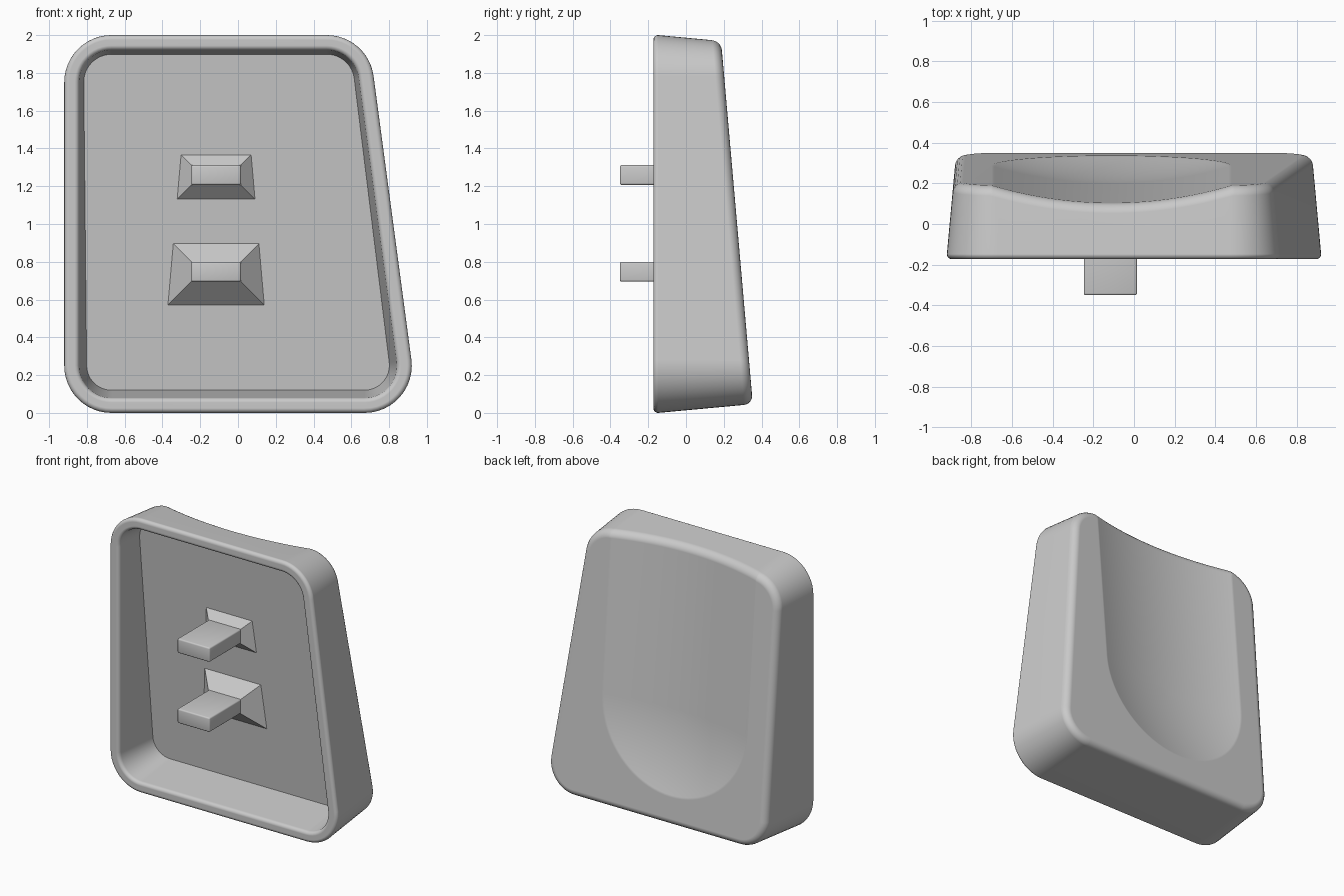
import bpy, bmesh
from math import sin, cos, pi, radians, sqrt
from mathutils import Vector

cube = bpy.data.objects.get("Cube")
if cube:
    bpy.data.objects.remove(cube)

FRONT = -0.173
SLOPE = 0.0875          # draft of the walls and tilt of the back
RADIUS = 0.25
LEAN = radians(7.6)     # slant of the left side
CORNERS = [(0.67, 0.25, -pi / 2, LEAN), (0.47, 1.75, LEAN, pi / 2),
           (-0.67, 1.75, pi / 2, pi), (-0.67, 0.25, pi, 1.5 * pi)]

GREY = (0.59, 0.59, 0.59, 1)
grey = bpy.data.materials.new("plain grey")
grey.use_nodes = True
grey.diffuse_color = GREY
grey.node_tree.nodes["Principled BSDF"].inputs["Base Color"].default_value = GREY


def back_y(z):
    return 0.358 - SLOPE * z


def floor_y(z):
    return 0.184 - SLOPE * z


def make_object(name, bm):
    bmesh.ops.recalc_face_normals(bm, faces=bm.faces)
    mesh = bpy.data.meshes.new(name)
    bm.to_mesh(mesh)
    bm.free()
    mesh.materials.append(grey)
    obj = bpy.data.objects.new(name, mesh)
    bpy.context.collection.objects.link(obj)
    return obj


def outline(inset, depth, draft=0.0, steps=12):
    """Rounded outline; depth(z) gives y, draft narrows it with depth."""
    points = []
    for cx, cz, a0, a1 in CORNERS:
        for i in range(steps + 1):
            a = a0 + (a1 - a0) * i / steps
            r = RADIUS - inset
            r -= draft * (depth(cz + r * sin(a)) - FRONT)
            z = cz + r * sin(a)
            points.append(Vector((cx + r * cos(a), depth(z), z)))
    return points


def loft(loops):
    bm = bmesh.new()
    rings = [[bm.verts.new(p) for p in loop] for loop in loops]
    for a, b in zip(rings, rings[1:]):
        for i in range(len(a)):
            j = (i + 1) % len(a)
            bm.faces.new((a[i], a[j], b[j], b[i]))
    bm.faces.new(rings[0])
    bm.faces.new(rings[-1])
    return bm


def level(y):
    return lambda z: y


def smooth(obj):
    bpy.ops.object.select_all(action='DESELECT')
    obj.select_set(True)
    bpy.context.view_layer.objects.active = obj
    bpy.ops.object.shade_smooth_by_angle(angle=radians(32))


def cut(obj, cutter):
    mod = obj.modifiers.new("cut", 'BOOLEAN')
    mod.operation = 'DIFFERENCE'
    mod.solver = 'EXACT'
    mod.object = cutter
    cutter.hide_render = True


# Outer body with a rounded front lip
LIP = 0.025
QUARTER = [pi / 2 * i / 5 for i in range(6)]
lip = [outline(LIP * (1 - sin(a)), level(FRONT + LIP * (1 - cos(a)))) for a in QUARTER]
body = make_object("shell", loft(lip + [outline(0, back_y, SLOPE)]))

# Scoop cutter: round trough with a spherical lower end
half, sag = 0.59, 0.085
ball = (half ** 2 + sag ** 2) / (2 * sag)
up = Vector((0, -SLOPE, 1)).normalized()
out = Vector((0, 1, SLOPE)).normalized()
origin = Vector((-0.11, back_y(0.83), 0.83))
bm = bmesh.new()
rings = []
for k in range(17):
    r = half * 1.2 * k / 16
    w = ball - sag - sqrt(ball ** 2 - r ** 2)
    flat = [(r, 1.5)] + [(r * cos(pi * i / 40), -r * sin(pi * i / 40)) for i in range(41)] + [(-r, 1.5)]
    rings.append([bm.verts.new(origin + Vector((u, 0, 0)) + up * v + out * w) for u, v in flat])
for a, b in zip(rings, rings[1:]):
    for i in range(len(a) - 1):
        bm.faces.new((a[i], a[i + 1], b[i + 1], b[i]))
bm.faces.new(rings[-1])
bm.faces.new([r[0] for r in rings[::-1]] + [r[-1] for r in rings[1:]])
bmesh.ops.remove_doubles(bm, verts=bm.verts, dist=1e-5)
bmesh.ops.dissolve_degenerate(bm, edges=bm.edges, dist=1e-5)
scoop = make_object("scoop_cutter", bm)
cut(body, scoop)

# Rounded back edge, following the scoop
bevel = body.modifiers.new("back_edge", 'BEVEL')
bevel.width = 0.047
bevel.segments = 5
bevel.limit_method = 'ANGLE'
bevel.angle_limit = radians(40)
bevel.use_clamp_overlap = False

# Cavity cutter with a rounded inner lip and a tilted floor
inner = [outline(0.04, level(FRONT - 0.02))]
inner += [outline(0.055 + LIP * sin(a), level(FRONT + LIP * (1 - cos(a)))) for a in QUARTER]
cavity = make_object("cavity_cutter", loft(inner + [outline(0.08, floor_y, 0.115)]))
cut(body, cavity)

# Bake the cuts and remove the cutters
bpy.context.view_layer.update()
graph = bpy.context.evaluated_depsgraph_get()
baked = bpy.data.meshes.new_from_object(body.evaluated_get(graph))
body.modifiers.clear()
body.data = baked
for helper in (scoop, cavity):
    bpy.data.objects.remove(helper)
smooth(body)
weighted = body.modifiers.new("clean_normals", 'WEIGHTED_NORMAL')
weighted.keep_sharp = True

# Two pegs, each with a flared foot on the cavity floor
X0, X1, START, TIP = -0.247, 0.015, 0.01, -0.35
for name, z0 in (("upper", 1.207), ("lower", 0.695)):
    z1 = z0 + 0.105
    bm = bmesh.new()
    bmesh.ops.create_cube(bm, size=1)
    for v in bm.verts:
        v.co = (X1 if v.co.x > 0 else X0, 0.06 if v.co.y > 0 else TIP, z1 if v.co.z > 0 else z0)
    bmesh.ops.bevel(bm, geom=bm.edges[:], offset=0.01, segments=3, profile=0.5, affect='EDGES')
    smooth(make_object(name + "_peg", bm))

    near, far = [], []
    for x, z, sx, sz in ((X0, z0, -1, -1), (X1, z0, 1, -1), (X1, z1, 1, 1), (X0, z1, -1, 1)):
        s = (floor_y(z) - START) / (1 + sz * SLOPE) + 0.002
        near.append(Vector((x, START, z)))
        far.append(Vector((x + sx * s, START + s, z + sz * s)))
    make_object(name + "_peg_foot", loft([near, far]))
